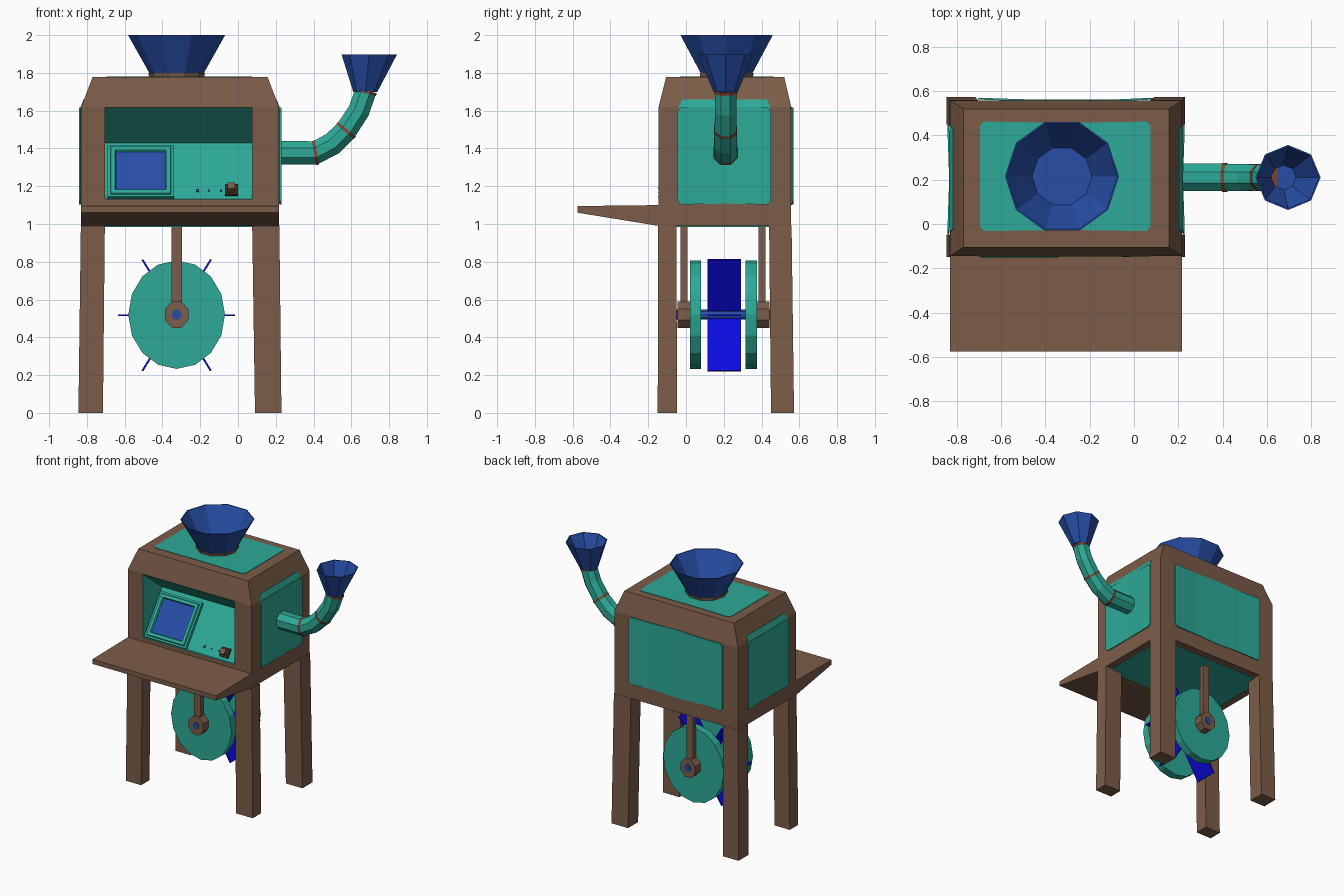
import bpy, bmesh, math
from mathutils import Vector

if "Cube" in bpy.data.objects:
    bpy.data.objects.remove(bpy.data.objects["Cube"])


def mat(name, r, g, b):
    m = bpy.data.materials.new(name)
    m.diffuse_color = (r, g, b, 1)
    m.use_nodes = True
    m.node_tree.nodes["Principled BSDF"].inputs["Base Color"].default_value = m.diffuse_color
    return m


WOOD = mat("brown wood", 0.2, 0.108, 0.066)
TEAL = mat("teal metal", 0.026, 0.40, 0.31)
BLUE = mat("deep blue", 0.02, 0.075, 0.38)
VIVID = mat("vivid blue", 0.003, 0.003, 0.75)
RUST = mat("rust band", 0.22, 0.065, 0.035)
DARK = mat("dark brown", 0.045, 0.025, 0.015)


def finish(name, bm, mats, recalc=True, solid=0):
    if recalc:
        bmesh.ops.recalc_face_normals(bm, faces=bm.faces[:])
    me = bpy.data.meshes.new(name)
    bm.to_mesh(me)
    bm.free()
    for m in mats:
        me.materials.append(m)
    ob = bpy.data.objects.new(name, me)
    bpy.context.collection.objects.link(ob)
    if solid:
        s = ob.modifiers.new("thickness", 'SOLIDIFY')
        s.thickness, s.offset = solid, 0
    return ob


def loft_bm(rings, start=True, end=True, end_mat=0):
    bm = bmesh.new()
    vs = [[bm.verts.new(p) for p in r] for r in rings]
    n = len(vs[0])
    for a, b in zip(vs, vs[1:]):
        for i in range(n):
            bm.faces.new((a[i], a[(i + 1) % n], b[(i + 1) % n], b[i]))
    if start:
        bm.faces.new(vs[0][::-1])
    if end:
        bm.faces.new(vs[-1]).material_index = end_mat
    return bm


def loft(name, rings, mats, end_mat=0):
    return finish(name, loft_bm(rings, end_mat=end_mat), mats)


def rect(x0, x1, y0, y1, z):
    return [(x0, y0, z), (x1, y0, z), (x1, y1, z), (x0, y1, z)]


def box(name, x0, x1, y0, y1, z0, z1, m):
    return loft(name, [rect(x0, x1, y0, y1, z0), rect(x0, x1, y0, y1, z1)], [m])


def disc(cx, cy, z, r, n):
    return [(cx + r * math.cos(2 * math.pi * i / n), cy + r * math.sin(2 * math.pi * i / n), z) for i in range(n)]


def ydisc(name, y0, y1, rx, rz, n, m, turn=0.0):
    # elliptical disc turning about the wheel axis
    def ring(y):
        return [(WX + rx * math.cos(2 * math.pi * (i + turn) / n), y,
                 WZ + rz * math.sin(2 * math.pi * (i + turn) / n)) for i in range(n)]
    return loft(name, [ring(y0), ring(y1)], [m])


# cabinet with chamfered top and a framed front opening
X0, X1, Y0, Y1 = -0.83, 0.217, -0.145, 0.557
OX0, OX1, OZ0, OZ1 = -0.705, 0.075, 1.13, 1.617
bm = loft_bm([rect(X0, X1, Y0, Y1, 0.99), rect(X0, X1, Y0, Y1, 1.62),
              rect(-0.77, 0.157, -0.105, 0.52, 1.778)])
front = [f for f in bm.faces if all(abs(v.co.y - Y0) < 1e-4 for v in f.verts)]
bmesh.ops.delete(bm, geom=front, context='FACES_ONLY')
corners = [(X0, 0.99), (X1, 0.99), (X1, 1.62), (X0, 1.62)]
opening = [(OX0, OZ0), (OX1, OZ0), (OX1, OZ1), (OX0, OZ1)]
fo = [bm.verts.new((x, Y0, z)) for x, z in corners]
fi = [bm.verts.new((x, Y0, z)) for x, z in opening]
for i in range(4):
    j = (i + 1) % 4
    bm.faces.new((fo[i], fo[j], fi[j], fi[i]))
bmesh.ops.remove_doubles(bm, verts=bm.verts[:], dist=1e-4)
finish("cabinet", bm, [WOOD])

# wedge-shaped recess behind the opening: sloping console and sloping hood
PY, PZ, BY, BZ = -0.13, 1.13, 0.09, 1.43
bm = bmesh.new()
prof = [(Y0, OZ0), (PY, PZ), (BY, BZ), (Y0, OZ1)]
l = [bm.verts.new((OX0, y, z)) for y, z in prof]
r = [bm.verts.new((OX1, y, z)) for y, z in prof]
for i in range(3):
    bm.faces.new((l[i], r[i], r[i + 1], l[i + 1]))
bm.faces.new(l)
bm.faces.new(r[::-1])
finish("console_recess", bm, [TEAL], solid=0.004)

# parts standing on the sloping console
V = Vector((0, BY - PY, BZ - PZ)).normalized()
N = Vector((0, -V.z, V.y))


def on_console(x0, x1, v0, v1, h):
    o = Vector((0, PY, PZ))
    return [o + Vector((x, 0, 0)) + V * v + N * h for x, v in ((x0, v0), (x1, v0), (x1, v1), (x0, v1))]


def inset(d, h):
    return on_console(-0.69 + d, -0.34 - d, 0.0 + d, 0.34 - d, h)


loft("screen", [inset(0, -0.01), inset(0, 0.025), inset(0.014, 0.025), inset(0.018, 0.035),
                inset(0.04, 0.035), inset(0.045, 0.022)], [TEAL, BLUE], end_mat=1)
loft("knob_base", [on_console(-0.07, 0.0, 0.02, 0.09, h) for h in (0, 0.015)], [DARK])
loft("knob", [on_console(-0.055, -0.015, 0.035, 0.075, h) for h in (0.01, 0.05)], [WOOD])
for i, x in enumerate((-0.215, -0.155, -0.09)):
    s = 0.008 if i == 0 else 0.004
    loft(f"button_{i + 1}", [on_console(x - s, x + s, 0.055 - s, 0.055 + s, h) for h in (0, 0.008)], [BLUE])

# wedge shelf
shelf = [(Y0, 0.99), (-0.575, 1.06), (-0.575, 1.095), (Y0, 1.10)]
loft("front_shelf", [[(x, y, z) for y, z in shelf] for x in (X0, X1)], [WOOD])

# tapered legs
for nx, bx, tx in (("left", (-0.845, -0.715), (-0.832, -0.705)), ("right", (0.09, 0.23), (0.075, 0.219))):
    for ny, by, ty in (("front", (-0.15, -0.048), (-0.147, -0.05)), ("back", (0.45, 0.572), (0.44, 0.559))):
        loft(f"{ny}_{nx}_leg", [rect(*bx, *by, 0), rect(*tx, *ty, 0.992)], [WOOD])


# slightly wavy teal panels with clipped corners
def panel(name, u0, u1, v0, v1, offs, place):
    n = len(offs) - 1
    cols = [(u0 + (u1 - u0) * i / n, d, 0.008 * (i % 2)) for i, d in enumerate(offs)]
    cols[0], cols[-1] = (u0, offs[0], 0.022), (u1, offs[-1], 0.022)
    cols.insert(1, (u0 + 0.02, offs[0], 0.003))
    cols.insert(-1, (u1 - 0.02, offs[-1], 0.003))
    bm = bmesh.new()
    rows = [[bm.verts.new(place(u, v, d)) for v in (v0 + c, v1 - c)] for u, d, c in cols]
    for a, b in zip(rows, rows[1:]):
        bm.faces.new((a[0], b[0], b[1], a[1]))
    finish(name, bm, [TEAL], solid=0.008)


panel("right_panel", -0.045, 0.45, 1.10, 1.66 - 0.04, (0.008, 0.0, 0.008), lambda u, v, d: (X1 + d, u, v))
panel("left_panel", -0.045, 0.45, 1.10, 1.66 - 0.04, (0.008, 0.0, 0.008), lambda u, v, d: (X0 - d, u, v))
panel("back_panel", -0.705, 0.09, 1.10, 1.62, (0.008, 0.002, 0.0, 0.0, 0.008), lambda u, v, d: (u, Y1 + d, v))
panel("top_panel", -0.695, 0.075, -0.035, 0.465, (0.0, 0.0, 0.0), lambda u, v, d: (u, v, 1.778 + d))
box("underside_panel", -0.77, 0.16, -0.09, 0.50, 0.984, 0.992, TEAL)
# panel strips that run up over the side chamfers
for n, xs, xt in (("right", X1, 0.2018), ("left", X0, -0.8148)):
    s = 0.003 if n == "right" else -0.003
    loft(f"{n}_upper_panel", [[(xs - s, -0.04, 1.61), (xs + s, -0.04, 1.61), (xs + s, 0.445, 1.61), (xs - s, 0.445, 1.61)],
                              [(xs - s, -0.04, 1.62), (xs + s, -0.04, 1.62), (xs + s, 0.445, 1.62), (xs - s, 0.445, 1.62)],
                              [(xt - s, -0.02, 1.66), (xt + s, -0.02, 1.66), (xt + s, 0.43, 1.66), (xt - s, 0.43, 1.66)]], [TEAL])

# large hopper
HX, HY = -0.325, 0.215
loft("hopper_collar", [disc(HX, HY, 1.77, 0.145, 10), disc(HX, HY, 1.80, 0.15, 10)], [WOOD])
loft("hopper", [disc(HX, HY, z, r, 10) for z, r in
                ((1.795, 0.142), (2.0, 0.257), (2.0, 0.250), (1.805, 0.135))], [BLUE])

# bent pipe
PYC = 0.21


def tube_ring(x, z, ang, r):
    t = math.radians(ang)
    out = []
    for i in range(8):
        a = 2 * math.pi * (i + 0.5) / 8
        s, c = r * math.sin(a), r * math.cos(a)
        out.append((x - s * math.sin(t), PYC + c, z + s * math.cos(t)))
    return out


path = [(0.20, 1.377, 0, 0.067), (0.41, 1.377, 10, 0.067), (0.50, 1.425, 35, 0.066),
        (0.572, 1.495, 50, 0.063), (0.64, 1.60, 63, 0.062), (0.675, 1.70, 75, 0.061)]
loft("bent_pipe", [tube_ring(*p) for p in path], [TEAL])
for i in (1, 3, 5):
    x, z, a, r0 = path[i]
    t = math.radians(a)
    loft(f"pipe_band_{i // 2 + 1}", [tube_ring(x + k * math.cos(t), z + k * math.sin(t), a, r0 + 0.003)
                                     for k in (-0.008, 0.008)], [RUST])

# small funnel on the pipe
loft("pipe_funnel", [tube_ring(0.677, 1.705, 75, 0.064)] and
     [disc(cx, PYC, z, r, 8) for cx, z, r in
      ((0.674, 1.70, 0.064), (0.695, 1.898, 0.147), (0.695, 1.898, 0.140), (0.676, 1.715, 0.056))], [BLUE])

# paddle wheel
WX, WZ = -0.325, 0.52
for n, a, b in (("front", 0.02, 0.08), ("back", 0.315, 0.375)):
    ydisc(f"{n}_wheel_disc", a, b, 0.256, 0.287, 16, TEAL)
for n, a, b in (("front", -0.045, 0.022), ("back", 0.373, 0.442)):
    ydisc(f"{n}_hub", a, b, 0.067, 0.075, 8, WOOD, 0.5)
ydisc("axle", -0.052, 0.449, 0.026, 0.028, 10, BLUE)
for i in range(6):
    a = math.pi * i / 3
    d = Vector((0.31 * math.cos(a), 0, 0.34 * math.sin(a)))
    if i % 3:
        d.x *= 1.17
    s = Vector((-d.z, 0, d.x)).normalized() * 0.005
    c = Vector((WX, 0, WZ - 0.003))
    loft(f"paddle_{i + 1}", [[c + d * k + s * w + Vector((0, y, 0)) for k, w in
                              ((0.05, -1), (1, -1), (1, 1), (0.05, 1))] for y in (0.113, 0.292)], [VIVID])

# hanging struts
for n, a, b in (("front", -0.03, 0.007), ("back", 0.385, 0.42)):
    box(f"{n}_wheel_strut", WX - 0.028, WX + 0.028, a, b, 0.57, 0.995, WOOD)
